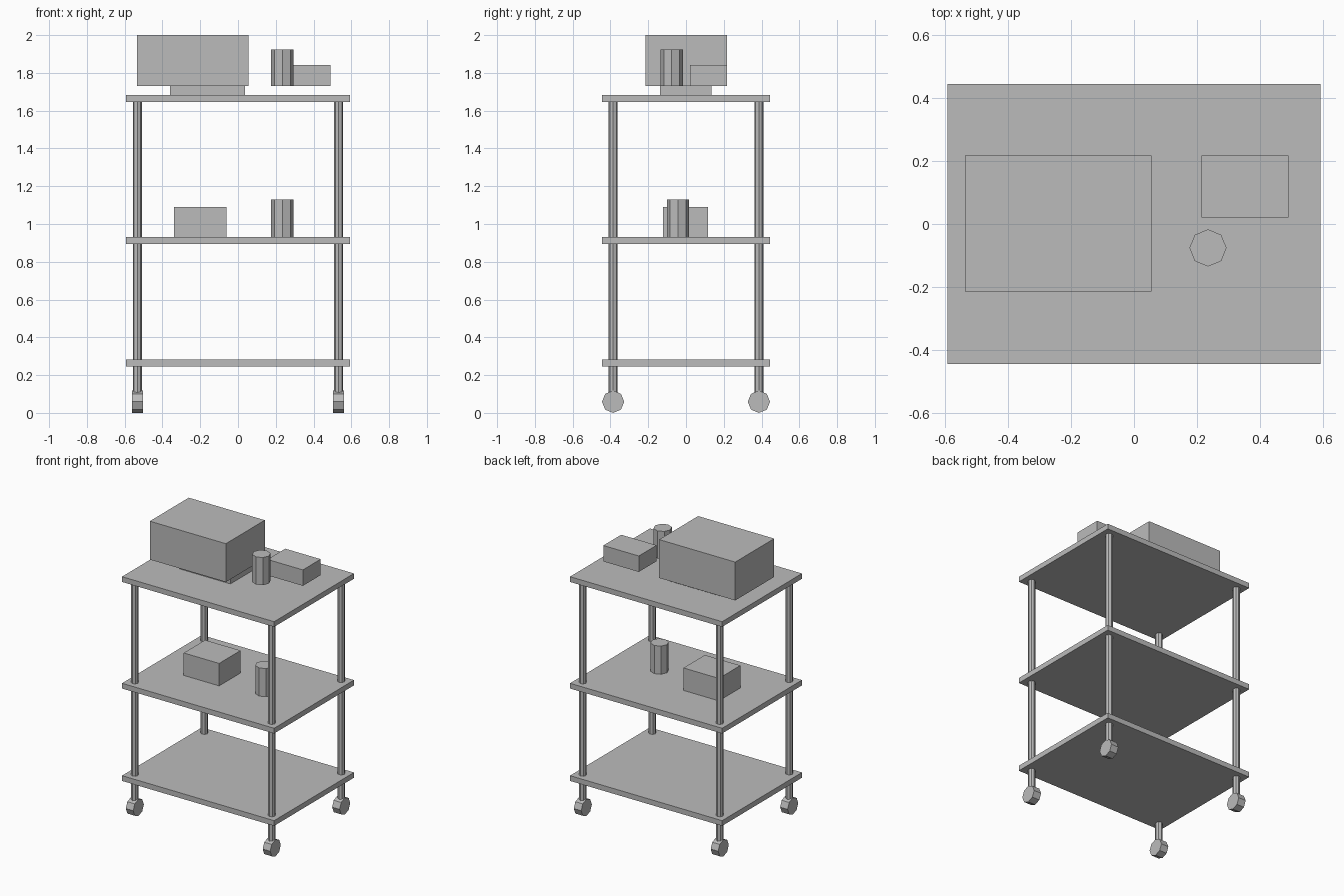
import bpy, bmesh, math
from mathutils import Matrix

if "Cube" in bpy.data.objects:
    bpy.data.objects.remove(bpy.data.objects["Cube"])

grey = bpy.data.materials.new("plain grey")
grey.diffuse_color = (0.5, 0.5, 0.5, 1)
grey.use_nodes = True
grey.node_tree.nodes["Principled BSDF"].inputs["Base Color"].default_value = grey.diffuse_color


def finish(name, bm):
    mesh = bpy.data.meshes.new(name)
    bm.to_mesh(mesh)
    bm.free()
    mesh.materials.append(grey)
    obj = bpy.data.objects.new(name, mesh)
    bpy.context.collection.objects.link(obj)
    return obj


def box(name, x, y, z):
    """Box from (min, max) ranges."""
    bm = bmesh.new()
    size = [r[1] - r[0] for r in (x, y, z)]
    mid = [(r[0] + r[1]) / 2 for r in (x, y, z)]
    bmesh.ops.create_cube(bm, size=1,
                          matrix=Matrix.Translation(mid) @ Matrix.Diagonal((*size, 1)))
    return finish(name, bm)


def cylinder(name, centre, radius, length, axis="Z"):
    """Eight-sided cylinder along z or x."""
    bm = bmesh.new()
    m = Matrix.Translation(centre)
    if axis == "X":
        m = m @ Matrix.Rotation(math.pi / 2, 4, "Y")
    bmesh.ops.create_cone(bm, cap_ends=True, segments=8, radius1=radius,
                          radius2=radius, depth=length, matrix=m)
    return finish(name, bm)


# Three shelves
for label, z in (("bottom", 0.245), ("middle", 0.895), ("top", 1.645)):
    box(label + "_shelf", (-0.592, 0.592), (-0.444, 0.444), (z, z + 0.037))

# Corner posts and wheels
for sx, side in ((-1, "left"), (1, "right")):
    for sy, end in ((-1, "front"), (1, "back")):
        x, y = sx * 0.533, sy * 0.386
        cylinder(f"{end}_{side}_post", (x, y, 0.875), 0.024, 1.55)
        cylinder(f"{end}_{side}_wheel", (x, y, 0.059), 0.059, 0.058, "X")

# Top shelf: large machine on its base, small box and canister
box("machine_base", (-0.36, 0.037), (-0.137, 0.135), (1.682, 1.73))
box("machine_body", (-0.536, 0.056), (-0.215, 0.218), (1.73, 2.0))
box("top_small_box", (0.215, 0.491), (0.02, 0.218), (1.73, 1.842))
cylinder("top_canister", (0.235, -0.076, 1.827), 0.059, 0.194)

# Middle shelf: box and canister
box("middle_box", (-0.338, -0.062), (-0.121, 0.117), (0.932, 1.09))
cylinder("middle_canister", (0.235, -0.042, 1.031), 0.059, 0.198)
